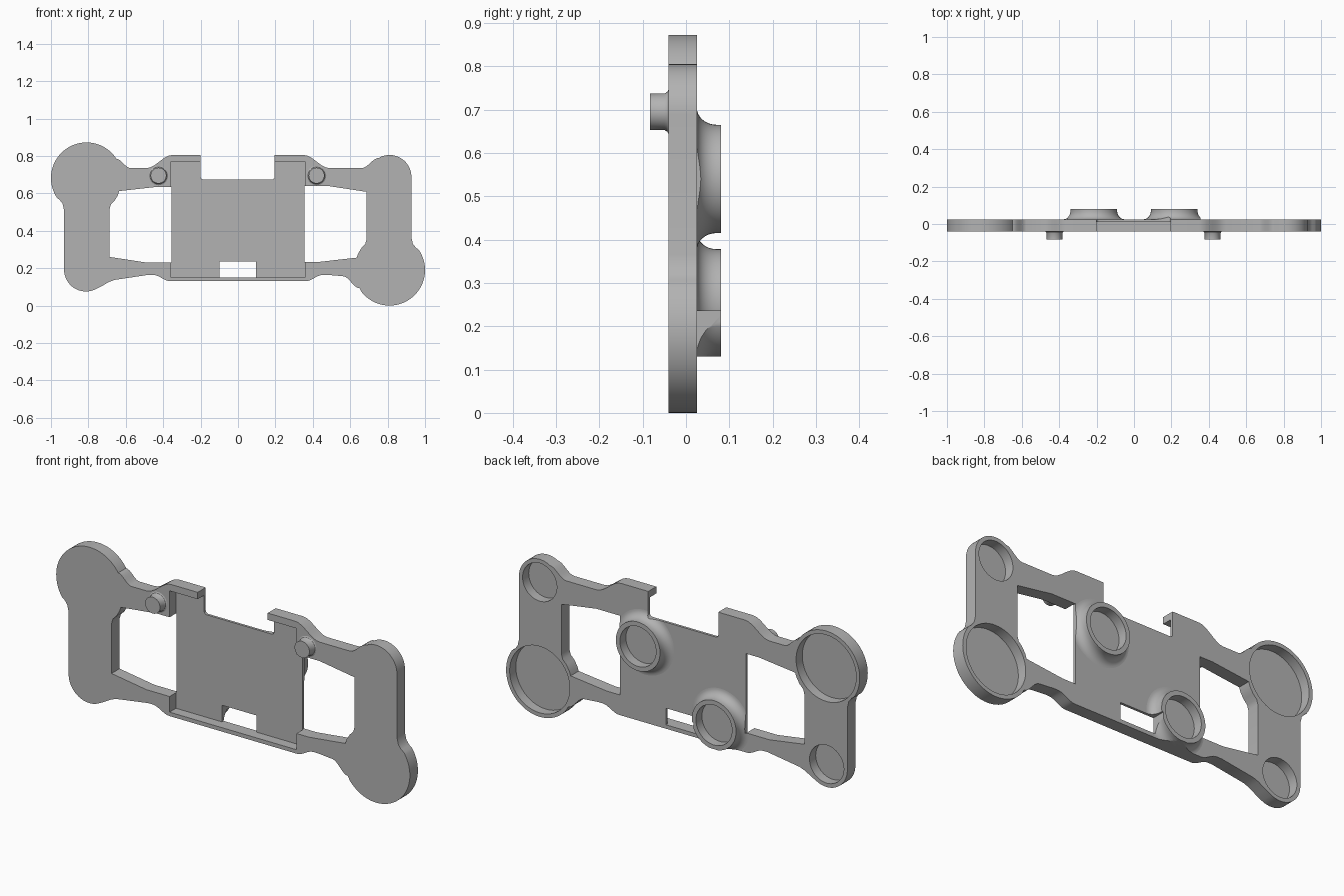
import bpy, bmesh, math
from mathutils import Vector

if "Cube" in bpy.data.objects:
    bpy.data.objects.remove(bpy.data.objects["Cube"])

grey = bpy.data.materials.new("grey plastic")
grey.diffuse_color = (0.45, 0.45, 0.45, 1)
grey.use_nodes = True
grey.node_tree.nodes["Principled BSDF"].inputs["Base Color"].default_value = grey.diffuse_color

FRONT, BACK = -0.04, 0.025      # plate faces
BIG, SMALL = 0.19, 0.117        # lobe radii


def arc(cx, cz, r, a0, a1, n):
    """Points of an arc in the x-z plane, angles in degrees."""
    return [(cx + r * math.cos(math.radians(a0 + (a1 - a0) * i / n)),
             cz + r * math.sin(math.radians(a0 + (a1 - a0) * i / n))) for i in range(n + 1)]


def ease(p, q, n=8):
    """S-curve from p to q with level ends."""
    return [(p[0] + (q[0] - p[0]) * i / n,
             p[1] + (q[1] - p[1]) * (1 - math.cos(math.pi * i / n)) / 2) for i in range(n + 1)]


def finish(name, bm):
    bmesh.ops.remove_doubles(bm, verts=bm.verts, dist=1e-5)
    bmesh.ops.recalc_face_normals(bm, faces=bm.faces)
    mesh = bpy.data.meshes.new(name)
    bm.to_mesh(mesh)
    bm.free()
    mesh.materials.append(grey)
    ob = bpy.data.objects.new(name, mesh)
    bpy.context.collection.objects.link(ob)
    return ob


def prism(name, pts, y0, y1):
    """Extrude an x-z outline from y0 to y1."""
    bm = bmesh.new()
    face = bm.faces.new([bm.verts.new((x, y0, z)) for x, z in pts])
    new = bmesh.ops.extrude_face_region(bm, geom=[face])["geom"]
    bmesh.ops.translate(bm, vec=(0, y1 - y0, 0),
                        verts=[g for g in new if isinstance(g, bmesh.types.BMVert)])
    return finish(name, bm)


def box(name, x0, x1, z0, z1, y0=-0.3, y1=0.3):
    return prism(name, [(x0, z0), (x1, z0), (x1, z1), (x0, z1)], y0, y1)


def lathe(name, cx, cz, profile, n=56):
    """Revolve (radius, y) points about a y-axis through (cx, cz)."""
    bm = bmesh.new()
    vs = [bm.verts.new((r, y, 0)) for r, y in profile]
    es = [bm.edges.new(e) for e in zip(vs, vs[1:])]
    bmesh.ops.spin(bm, geom=vs + es, cent=(0, 0, 0), axis=(0, 1, 0),
                   angle=math.tau, steps=n)
    bmesh.ops.translate(bm, vec=Vector((cx, 0, cz)), verts=bm.verts)
    return finish(name, bm)


def cut(ob, cutters):
    for c in cutters:
        m = ob.modifiers.new("cut", "BOOLEAN")
        m.operation, m.solver, m.object = "DIFFERENCE", "EXACT", c
    bpy.context.view_layer.update()
    ev = ob.evaluated_get(bpy.context.evaluated_depsgraph_get())
    mesh = bpy.data.meshes.new_from_object(ev)
    ob.modifiers.clear()
    ob.data = mesh


# Plate outline, clockwise from the lower left
outline = (
    [(-0.93, 0.51), (-0.938, 0.545), (-0.955, 0.567)]
    + arc(-0.81, 0.682, BIG, 215, 37, 40)                       # big upper left lobe
    + ease((-0.65, 0.784), (-0.575, 0.735))
    + ease((-0.49, 0.735), (-0.35, 0.805))
    + ease((0.35, 0.805), (0.49, 0.735))
    + ease((0.66, 0.735), (0.755, 0.79))
    + arc(0.81, 0.688, SMALL, 110, 0, 16)                       # small upper right lobe
    + [(0.927, 0.365), (0.935, 0.33), (0.952, 0.308)]
    + arc(0.81, 0.19, BIG, 35, -143, 40)                        # big lower right lobe
    + ease((0.65, 0.093), (0.56, 0.157))
    + [(0.48, 0.164)] + ease((0.455, 0.164), (0.36, 0.13))
    + ease((-0.36, 0.13), (-0.455, 0.164)) + [(-0.48, 0.164)]
    + [(-0.66, 0.137), (-0.69, 0.126), (-0.73, 0.103)]
    + arc(-0.813, 0.192, SMALL, -65, -180, 16)                  # small lower left lobe
)
plate = prism("frame_plate", outline, FRONT, BACK)

# Cutters: side windows, top notch, cable slot
window = [(-0.356, 0.635), (-0.43, 0.635), (-0.635, 0.612), (-0.642, 0.59),
          (-0.66, 0.56), (-0.68, 0.54), (-0.687, 0.515), (-0.687, 0.26),
          (-0.49, 0.23), (-0.356, 0.23)]
through = [
    prism("window_left_cutter", window, -0.3, 0.3),
    prism("window_right_cutter", [(-x, 0.868 - z) for x, z in window], -0.3, 0.3),
    prism("notch_cutter", [(-0.2, 1)] + arc(-0.185, 0.689, 0.015, 180, 270, 4)
          + arc(0.181, 0.689, 0.015, 270, 360, 4) + [(0.196, 1)], -0.3, 0.3),
    box("slot_cutter", -0.1, 0.097, 0.15, 0.235),
]
# Front tray and blind round recesses in the back
tray = box("tray_cutter", -0.359, 0.359, 0.15, 0.77, -0.3, 0.012)
recesses = [lathe("recess_cutter", x, z, [(0, -0.025), (r, -0.025), (r, 0.2), (0, 0.2)])
            for x, z, r in [(-0.81, 0.682, 0.17), (0.81, 0.19, 0.17),
                            (0.81, 0.688, 0.097), (-0.813, 0.192, 0.097)]]
cut(plate, through + [tray] + recesses)

# Flared round cups on the back, trimmed to the plate
below = box("lower_trim_cutter", -0.5, 0.5, -0.2, 0.13)
flare = [(0.165 - 0.04 * math.sin(a), 0.07 - 0.045 * math.cos(a))
         for a in [math.pi / 2 * i / 8 for i in range(9)]]
cup = [(0, 0.018), (0.165, 0.018)] + flare + [(0.125, 0.081), (0.102, 0.081),
                                              (0.102, 0.033), (0, 0.033)]
cups = []
for name, x, z in [("upper_cup", 0.215, 0.54), ("lower_cup", -0.215, 0.253)]:
    ob = lathe(name, x, z, cup)
    cut(ob, through + [below])
    cups.append(ob)

# Front pins with a small fillet at the base
pin = [(0, -0.038), (0.052, -0.038), (0.052, -0.04), (0.046, -0.043), (0.042, -0.05),
       (0.042, -0.083), (0, -0.083)]
pins = [lathe(n, x, 0.695, pin, 32) for n, x in [("left_pin", -0.425), ("right_pin", 0.42)]]

# Remove helpers and shade
for c in through + recesses + [tray, below]:
    bpy.data.objects.remove(c)
for ob in [plate] + cups + pins:
    bpy.ops.object.select_all(action="DESELECT")
    ob.select_set(True)
    bpy.context.view_layer.objects.active = ob
    bpy.ops.object.shade_smooth_by_angle(angle=math.radians(30))
